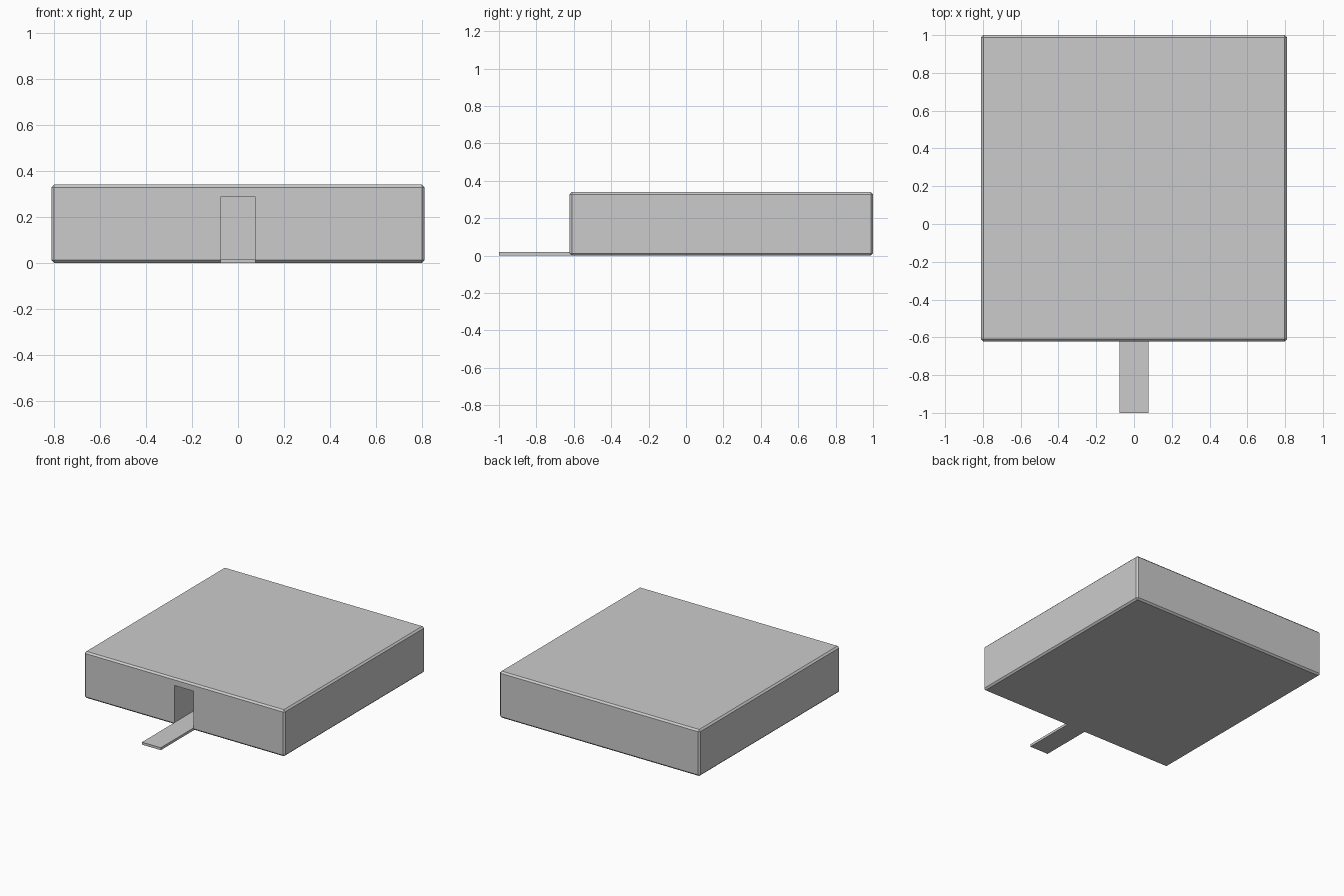
import bpy
import bmesh
from mathutils import Vector

if "Cube" in bpy.data.objects:
    bpy.data.objects.remove(bpy.data.objects["Cube"])


def box(name, lo, hi, chamfer=0.0):
    """Axis-aligned box between two corners, with optional flat chamfers."""
    lo, hi = Vector(lo), Vector(hi)
    bm = bmesh.new()
    bmesh.ops.create_cube(bm, size=1)
    for v in bm.verts:
        v.co = Vector((lo[i] + (v.co[i] + 0.5) * (hi[i] - lo[i]) for i in range(3)))
    if chamfer:
        bmesh.ops.bevel(bm, geom=bm.edges[:], offset=chamfer, segments=1,
                        profile=0.5, affect='EDGES')
    mesh = bpy.data.meshes.new(name)
    bm.to_mesh(mesh)
    bm.free()
    ob = bpy.data.objects.new(name, mesh)
    bpy.context.collection.objects.link(ob)
    return ob


DOOR = 0.076      # half width of the doorway
FLOOR = 0.018     # walkway thickness
FRONT = -0.622    # front wall position
DEPTH = 0.40      # passage length behind the front wall

# main block with chamfered edges
block = box("building_block", (-0.81, FRONT, 0), (0.81, 1, 0.34), 0.012)

# doorway passage cut into the front
cutter = box("doorway_cutter", (-DOOR, FRONT - 0.1, FLOOR), (DOOR, FRONT + DEPTH, 0.287))
cutter.hide_render = True
cutter.hide_set(True)
cut = block.modifiers.new("doorway", 'BOOLEAN')
cut.operation = 'DIFFERENCE'
cut.solver = 'EXACT'
cut.object = cutter

# entrance walkway reaching out from the doorway
box("entrance_walkway", (-DOOR, -1, 0), (DOOR, FRONT + 0.02, FLOOR))
